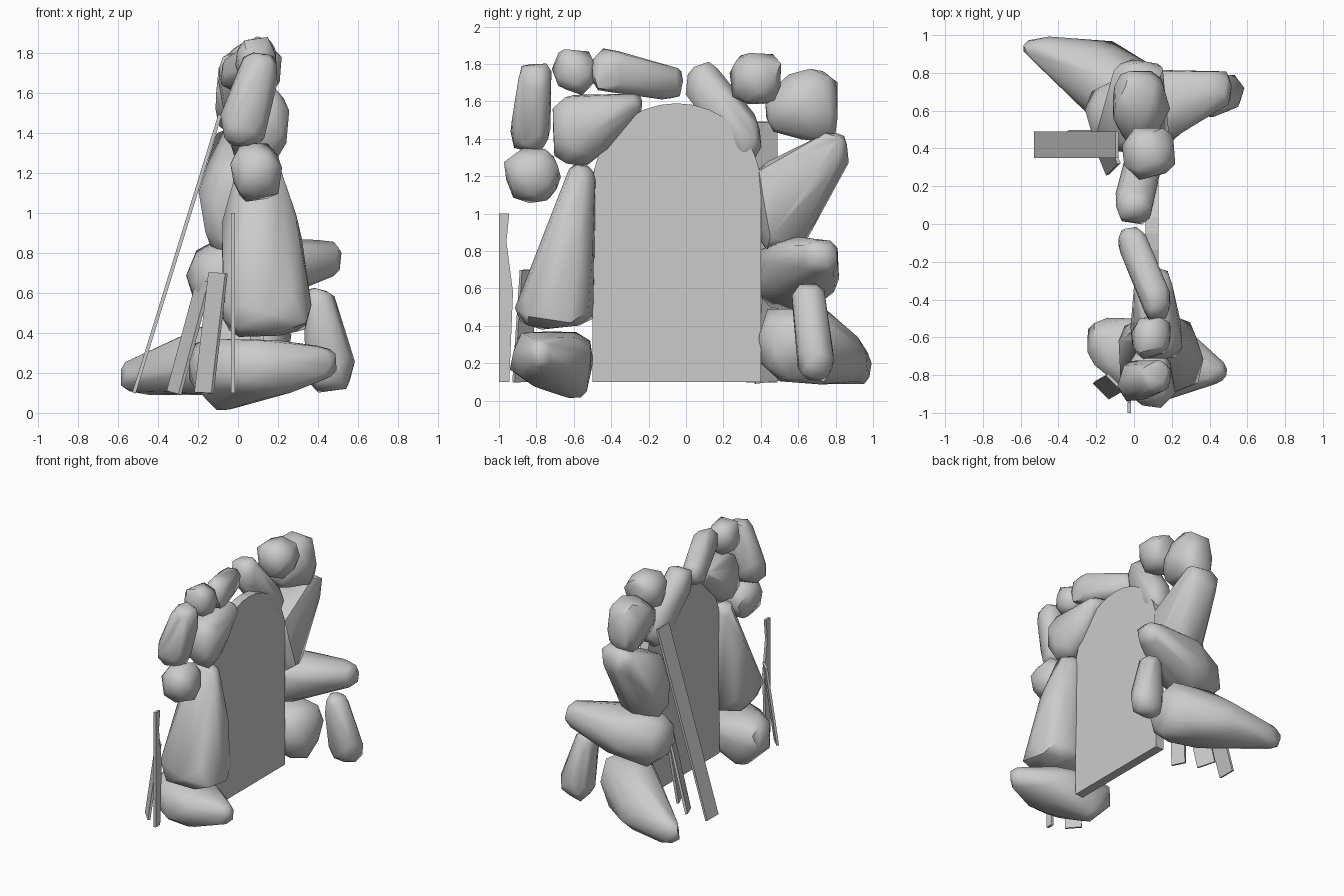
import bpy, bmesh, math, random
from mathutils import Vector, Matrix

if "Cube" in bpy.data.objects:
    bpy.data.objects.remove(bpy.data.objects["Cube"])

random.seed(7)


def finish(bm, name):
    bmesh.ops.recalc_face_normals(bm, faces=bm.faces)
    me = bpy.data.meshes.new(name)
    bm.to_mesh(me)
    bm.free()
    ob = bpy.data.objects.new(name, me)
    bpy.context.collection.objects.link(ob)
    return ob


def stone(name, *blobs):
    """Chiselled stone: hull around ellipsoids given as x, y, z, rx, ry, rz."""
    bm = bmesh.new()
    n = 24
    for x, y, z, rx, ry, rz in blobs:
        turn = random.random() * 6.28
        for i in range(n):
            h = 1 - 2 * (i + 0.5) / n
            a = i * 2.39996 + turn
            s = math.sqrt(1 - h * h)
            d = Vector((s * math.cos(a), s * math.sin(a), h))
            # push towards a rounded box, then roughen
            d = Vector([math.copysign(abs(c) ** 0.75, c) for c in d])
            d *= random.uniform(0.9, 1.1)
            bm.verts.new((x + d.x * rx, y + d.y * ry, z + d.z * rz))
    r = bmesh.ops.convex_hull(bm, input=bm.verts)
    junk = {g for g in r["geom_interior"] + r["geom_unused"]
            if isinstance(g, bmesh.types.BMVert)}
    bmesh.ops.delete(bm, geom=list(junk), context='VERTS')
    ob = finish(bm, name)
    bpy.context.view_layer.objects.active = ob
    ob.select_set(True)
    bpy.ops.object.shade_smooth_by_angle(angle=math.radians(50))
    ob.select_set(False)


def plank(name, p, q, width, thick, side):
    """Flat board from p to q; side is the direction of its width."""
    p, q = Vector(p), Vector(q)
    w = (q - p).normalized()
    n = Vector(side).cross(w).normalized()
    u = w.cross(n)
    bm = bmesh.new()
    bmesh.ops.create_cube(bm, size=1)
    m = Matrix((u * width, n * thick, q - p)).transposed().to_4x4()
    m.translation = (p + q) / 2
    bm.transform(m)
    finish(bm, name)


def slab(name, outline, x0, x1):
    """Outline of (y, z) points extruded along x."""
    bm = bmesh.new()
    f = bm.faces.new([bm.verts.new((x0, y, z)) for y, z in outline])
    r = bmesh.ops.extrude_face_region(bm, geom=[f])
    bmesh.ops.translate(bm, vec=(x1 - x0, 0, 0),
                        verts=[v for v in r["geom"] if isinstance(v, bmesh.types.BMVert)])
    finish(bm, name)


# arched door slab
arch = [(-0.05 + 0.45 * math.cos(math.pi * i / 16), 1.15 + 0.44 * math.sin(math.pi * i / 16))
        for i in range(17)]
slab("door_slab", [(-0.5, 0.1), (0.4, 0.1)] + arch, 0.06, 0.13)

# near pillar
stone("near_base_stone", (-0.09, -0.64, 0.24, .16, .16, .14), (-0.07, -0.61, 0.09, .06, .08, .08),
      (0.12, -0.72, 0.23, .2, .22, .15), (0.41, -0.78, 0.25, .08, .07, .09))
stone("near_tall_stone", (0.13, -0.7, 0.51, .23, .21, .14),
      (0.13, -0.61, 0.9, .2, .12, .15), (0.11, -0.56, 1.18, .12, .075, .09))
stone("near_small_stone", (0.09, -0.82, 1.21, .125, .15, .15))
stone("near_upright_stone", (0.03, -0.83, 1.45, .11, .11, .12),
      (0.11, -0.81, 1.71, .09, .09, .1))
stone("near_shoulder_stone", (0.12, -0.59, 1.45, .14, .13, .19),
      (0.12, -0.45, 1.45, .1, .07, .1), (0.1, -0.31, 1.58, .1, .08, .06))

# arch crown
stone("crown_stone_1", (0.09, -0.6, 1.76, .11, .11, .12))
stone("crown_stone_2", (0.12, -0.41, 1.76, .08, .1, .12),
      (-0.01, -0.1, 1.7, .075, .08, .1))
stone("crown_stone_3", (0, 0.1, 1.69, .1, .1, .12), (0.05, 0.31, 1.42, .1, .09, .15))
stone("crown_stone_4", (0.08, 0.38, 1.72, .14, .14, .14))
stone("crown_stone_5", (0.03, 0.66, 1.61, .15, .16, .16), (0.03, 0.7, 1.48, .12, .12, .1),
      (0.03, 0.5, 1.56, .1, .08, .12))

# far pillar
stone("far_tall_stone", (0.0, 0.51, 0.99, .19, .14, .22), (0.02, 0.48, 1.19, .15, .11, .09),
      (0.03, 0.78, 1.33, .14, .09, .11))
stone("far_middle_stone", (-0.1, 0.56, 0.67, .15, .19, .18),
      (0.1, 0.62, 0.71, .16, .2, .18), (0.43, 0.71, 0.77, .09, .1, .1))
stone("far_prop_stone", (0.4, 0.66, 0.53, .08, .09, .1), (0.46, 0.69, 0.21, .12, .1, .11))
stone("far_base_stone", (0.1, 0.58, 0.3, .16, .2, .21), (-0.06, 0.68, 0.28, .16, .18, .19),
      (-0.2, 0.85, 0.22, .14, .12, .13), (-0.47, 0.93, 0.18, .12, .06, .09))

# leaning planks
plank("long_plank", (-0.52, 0.42, 0.1), (-0.09, 0.42, 1.49), .14, .018, (0, 1, 0))
plank("wide_plank", (-0.32, 0.43, 0.1), (-0.17, 0.43, 0.66), .14, .018, (-.5, 1, 0))
plank("short_plank", (-0.16, 0.31, 0.1), (-0.1, 0.37, 0.68), .11, .018, (-.4, 1, 0))
plank("angled_plank", (-0.17, -0.88, 0.1), (-0.1, -0.84, 0.7), .12, .018, (.7, -.7, 0))
slab("upright_plank", [(-1, .1), (-.945, .1), (-.925, .58), (-.96, .85), (-.945, 1), (-1, 1)],
     -0.035, -0.015)
